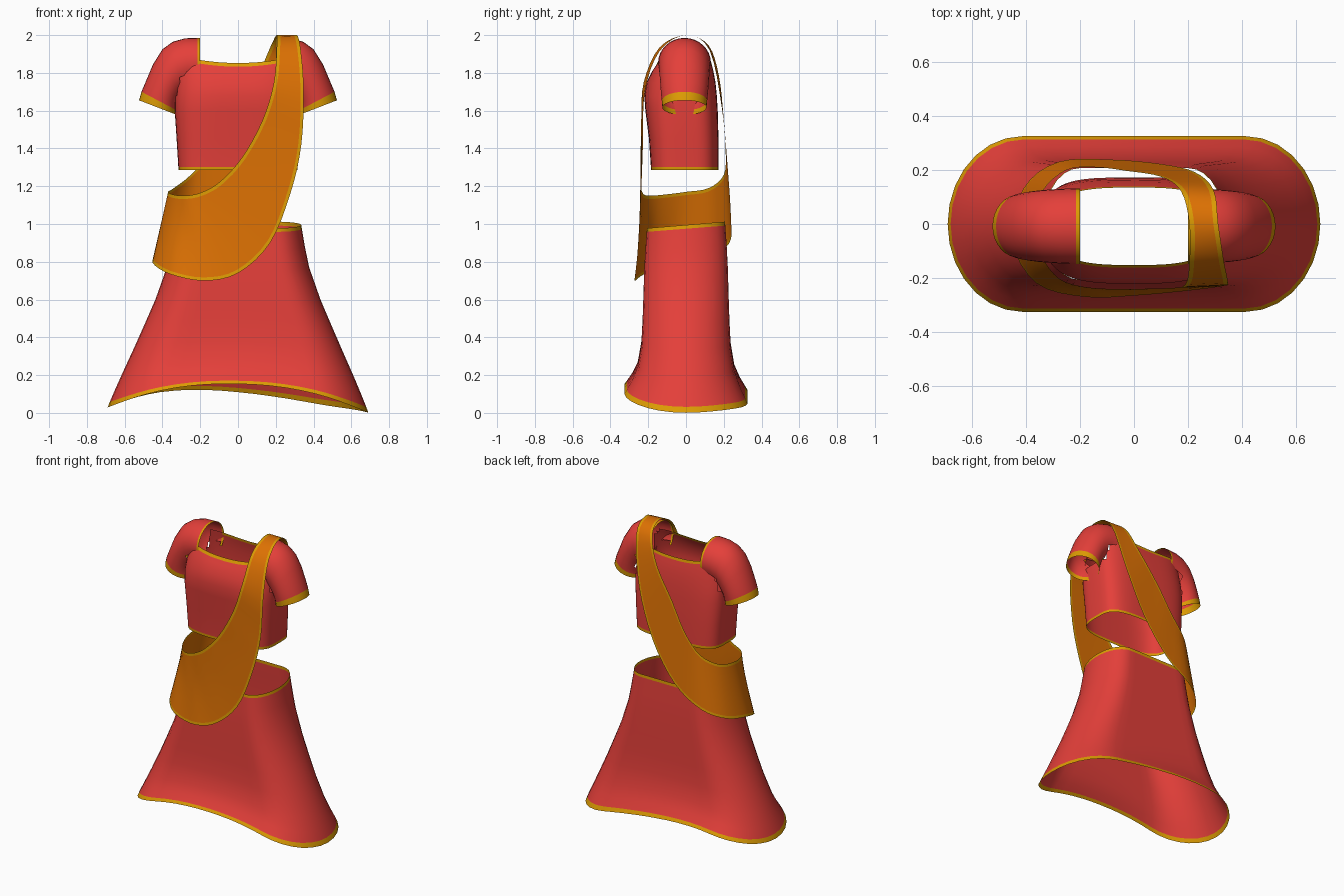
import bpy, bmesh, math
from mathutils import Vector

if "Cube" in bpy.data.objects:
    bpy.data.objects.remove(bpy.data.objects["Cube"])


def material(name, rgb):
    m = bpy.data.materials.new(name)
    m.diffuse_color = (*rgb, 1)
    m.use_nodes = True
    m.node_tree.nodes["Principled BSDF"].inputs["Base Color"].default_value = m.diffuse_color
    return m


RED = material("red cloth", (0.78, 0.05, 0.042))
ORANGE = material("orange cloth", (0.72, 0.165, 0.001))
GOLD = material("gold trim", (0.72, 0.33, 0.001))


def loft(name, rings, cloth, is_trim, keep=lambda i, c: True):
    """Skin closed rings; is_trim / keep take (row index, face centre)."""
    bm = bmesh.new()
    rows = [[bm.verts.new(p) for p in r] for r in rings]
    n = len(rows[0])
    for i in range(len(rows) - 1):
        for j in range(n):
            k = (j + 1) % n
            quad = (rows[i][j], rows[i][k], rows[i + 1][k], rows[i + 1][j])
            c = sum((v.co for v in quad), Vector()) / 4
            if keep(i, c):
                f = bm.faces.new(quad)
                f.smooth = True
                f.material_index = 1 if is_trim(i, c) else 0
    bmesh.ops.delete(bm, geom=[v for v in bm.verts if not v.link_faces], context='VERTS')
    bmesh.ops.recalc_face_normals(bm, faces=bm.faces)
    me = bpy.data.meshes.new(name)
    bm.to_mesh(me)
    bm.free()
    me.materials.append(cloth)
    me.materials.append(GOLD)
    ob = bpy.data.objects.new(name, me)
    bpy.context.collection.objects.link(ob)
    return ob


def oval(hx, front, back, power, n=56):
    """Rounded-rectangle outline as (x, y) points."""
    pts = []
    for j in range(n):
        a = 2 * math.pi * j / n
        c, s = math.cos(a), math.sin(a)
        x = hx * math.copysign(abs(c) ** (2 / power), c)
        y = (back if s > 0 else front) * math.copysign(abs(s) ** (2 / power), s)
        pts.append((x, y))
    return pts


def stadium(hx, hy, flat=0.6, n=14):
    """Outline with straight front and back and rounded ends."""
    pts = []
    for sign in (1, -1):
        for j in range(n + 1):
            a = math.pi * (j / n - 0.5)
            pts.append((sign * hx * (flat + (1 - flat) * math.cos(a)), sign * hy * math.sin(a)))
        for j in range(1, 10):
            pts.append((sign * hx * flat * (1 - j / 5), sign * hy))
    return pts


# Skirt: flared, with a hem lifted at front and back and a tilted waist
skirt_profile = [(0.995, .335, .207), (0.975, .338, .208), (0.88, .354, .215),
                 (0.77, .377, .221), (0.6, .437, .226), (0.47, .493, .23),
                 (0.34, .55, .236), (0.2, .613, .255), (0.11, .652, .285),
                 (0.045, .679, .313), (0.015, .69, .325)]
skirt = []
for z, hx, hy in skirt_profile:
    w = (1 - z) ** 3
    ring = []
    for x, y in stadium(hx, hy):
        dip = 1 - abs(x / hx) ** 2.2
        lift = (0.122 - 0.07 * y - 0.25 * x * max(0, y)) * dip - 0.015 * x / hx
        ring.append((x, y, z + w * lift + 0.085 * y * z ** 3))
    skirt.append(ring)
loft("skirt", skirt, RED, lambda i, c: i in (0, 9))

# Bodice: open at the arms, gold at the waist edge and the neckline
bodice_profile = [(1.285, .315, .185, .172, 3.8), (1.303, .316, .186, .172, 3.8),
                  (1.45, .325, .196, .172, 3.7), (1.6, .335, .215, .168, 3.5),
                  (1.68, .335, .221, .163, 3.3), (1.75, .328, .208, .156, 3.1),
                  (1.81, .316, .178, .145, 3), (1.833, .312, .162, .139, 3),
                  (1.852, .31, .152, .135, 3)]
bodice = [[(x, y, z + (0.4 * x * x if z > 1.8 else 0)) for x, y in oval(hx, f, b, p)]
          for z, hx, f, b, p in bodice_profile]
loft("bodice", bodice, RED,
     lambda i, c: i == 0 or (i == 7 and abs(c.x) < 0.21),
     lambda i, c: not (c.z > 1.7 and abs(c.x) > 0.28 and abs(c.y) < 0.1))

# Sleeves: shoulder arch turning into a tube (outer x, z, inner x, z, half depth)
sleeve_profile = [(.2, 1.985, .2, 1.72, .14), (.215, 1.985, .215, 1.72, .14),
                  (.28, 1.983, .265, 1.71, .138), (.345, 1.965, .295, 1.69, .135),
                  (.40, 1.925, .31, 1.66, .132), (.45, 1.845, .32, 1.64, .128),
                  (.488, 1.755, .325, 1.62, .124), (.511, 1.7, .325, 1.602, .12),
                  (.524, 1.655, .325, 1.578, .117)]
sleeve = []
for ox, oz, ix, iz, d in sleeve_profile:
    ring = []
    for j in range(32):
        a = 2 * math.pi * j / 32
        t = (1 + math.cos(a)) / 2
        ring.append((ix + (ox - ix) * t, d * math.sin(a) - 0.008, iz + (oz - iz) * t))
    sleeve.append(ring)
sleeves = loft("sleeves", sleeve, RED, lambda i, c: i in (0, 7),
               lambda i, c: c.z > 1.79 if i < 3 else c.x > 0.33 or abs(c.y) > 0.075)
mirror = sleeves.modifiers.new("other side", 'MIRROR')
mirror.use_mirror_merge = False

# Sash: closed band between an upper edge and a lower edge
upper = [(.205, 0, 2.0), (.205, -.14, 1.935), (.19, -.224, 1.75), (.13, -.237, 1.55),
         (.02, -.24, 1.35), (-.1, -.24, 1.22), (-.2, -.23, 1.165), (-.28, -.2, 1.15),
         (-.34, -.12, 1.155), (-.37, 0, 1.17), (-.34, .12, 1.19), (-.25, .2, 1.26),
         (-.14, .21, 1.39), (-.03, .197, 1.58), (.1, .175, 1.78), (.175, .12, 1.945)]
lower = [(.312, 0, 2.0), (.333, -.14, 1.915), (.348, -.218, 1.7), (.335, -.228, 1.42),
         (.28, -.237, 1.17), (.17, -.25, .9), (0, -.265, .74), (-.18, -.27, .7),
         (-.36, -.22, .735), (-.452, -.06, .795), (-.41, .13, .835), (-.28, .23, .9),
         (-.08, .238, 1.03), (.1, .222, 1.28), (.225, .192, 1.6), (.295, .125, 1.92)]


def smooth_loop(points, steps=4):
    """Closed Catmull-Rom curve through the points."""
    p = [Vector(q) for q in points]
    n, out = len(p), []
    for i in range(n):
        a, b, c, d = p[i - 1], p[i], p[(i + 1) % n], p[(i + 2) % n]
        for s in range(steps):
            t = s / steps
            out.append(b + 0.5 * t * ((c - a) + t * ((2 * a - 5 * b + 4 * c - d)
                                                     + t * (3 * (b - c) + d - a))))
    return out


edges = list(zip(smooth_loop(upper), smooth_loop(lower)))


def across(t, inset):
    """Ring at fraction t of the width, moved inward by a fixed inset."""
    return [u.lerp(l, t + inset / (l - u).length) for u, l in edges]


sash = [across(0, 0), across(0, .018), across(.3, 0), across(.5, 0),
        across(.7, 0), across(1, -.018), across(1, 0)]
loft("sash", sash, ORANGE, lambda i, c: i in (0, 5))
